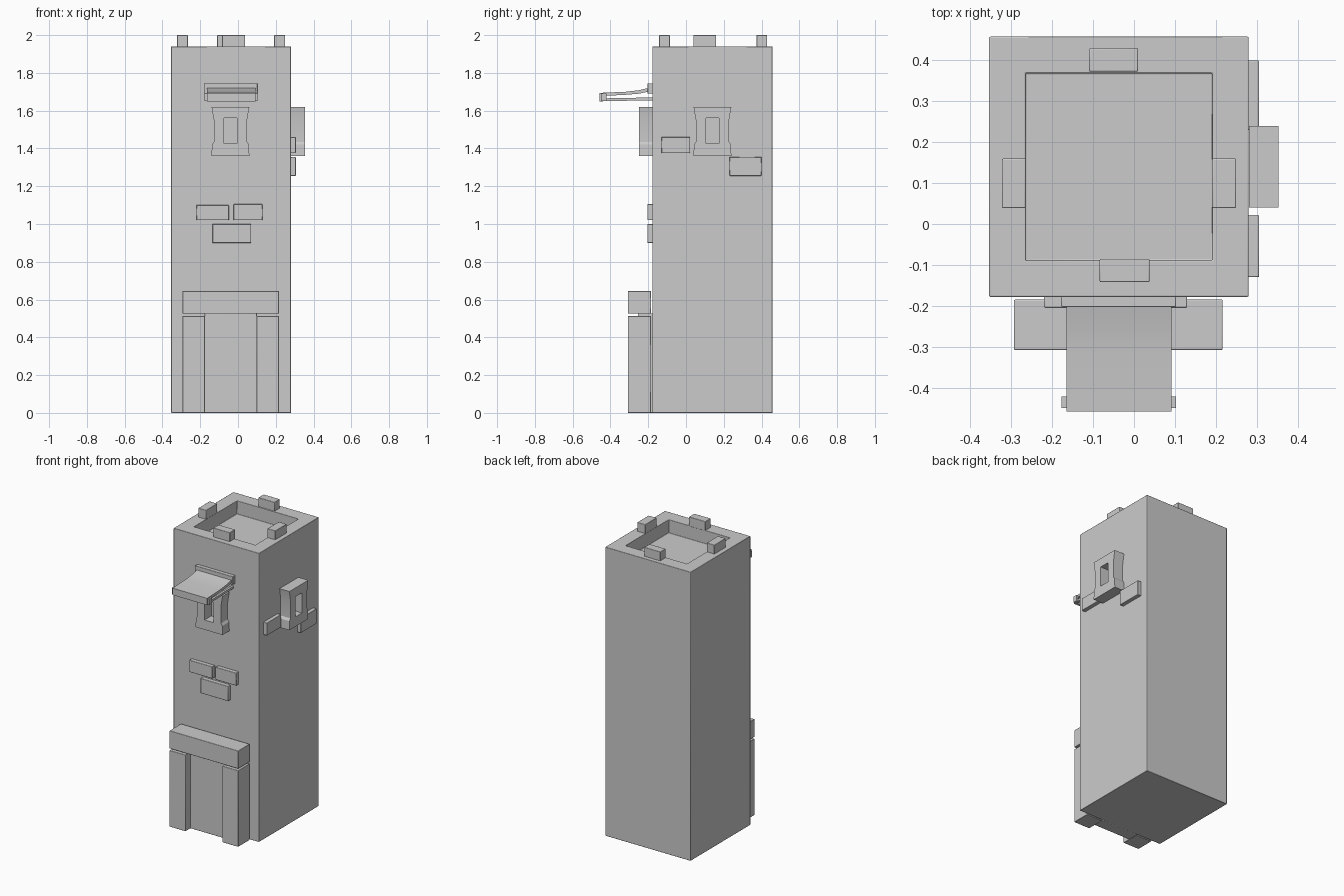
import bpy, bmesh, math
from mathutils import Matrix, Vector

if "Cube" in bpy.data.objects:
    bpy.data.objects.remove(bpy.data.objects["Cube"])


def finish(name, bm, bevel=0.0):
    bmesh.ops.recalc_face_normals(bm, faces=bm.faces)
    me = bpy.data.meshes.new(name)
    bm.to_mesh(me)
    bm.free()
    me.shade_smooth()
    me.set_sharp_from_angle(angle=math.radians(30))
    ob = bpy.data.objects.new(name, me)
    bpy.context.collection.objects.link(ob)
    if bevel:
        mod = ob.modifiers.new("Bevel", 'BEVEL')
        mod.width = bevel
        mod.segments = 2
    return ob


def box(name, x, y, z, bevel=0.003):
    bm = bmesh.new()
    lo, hi = Vector((x[0], y[0], z[0])), Vector((x[1], y[1], z[1]))
    bmesh.ops.create_cube(bm, size=1, matrix=Matrix.Translation((lo + hi) / 2)
                          @ Matrix.Diagonal((*(hi - lo), 1)))
    return finish(name, bm, bevel)


def side_profile(name, pts, x0, x1):
    """Extrude a (y, z) outline along x."""
    bm = bmesh.new()
    f = bm.faces.new([bm.verts.new((x0, y, z)) for y, z in pts])
    r = bmesh.ops.extrude_face_region(bm, geom=[f])
    verts = [v for v in r['geom'] if isinstance(v, bmesh.types.BMVert)]
    bmesh.ops.translate(bm, verts=verts, vec=(x1 - x0, 0, 0))
    return finish(name, bm)


def window_frame(name, matrix):
    """Waisted frame around an open slit; u across, z up, depth along -y."""
    half_outer = [(0.1, 0), (0.098, 0.06), (0.088, 0.075), (0.088, 0.19), (0.1, 0.26)]
    half_inner = [(0.034, 0.065), (0.034, 0.065), (0.034, 0.09), (0.034, 0.18), (0.034, 0.2)]
    outer = half_outer + [(-u, z) for u, z in reversed(half_outer)]
    inner = half_inner[1:] + [(-u, z) for u, z in reversed(half_inner[1:])]
    bm = bmesh.new()
    edges = []
    for loop in (outer, inner):
        vs = [bm.verts.new((u, 0, z)) for u, z in loop]
        edges += [bm.edges.new((vs[i], vs[i - 1])) for i in range(len(vs))]
    bmesh.ops.triangle_fill(bm, edges=edges, use_beauty=True)
    r = bmesh.ops.extrude_face_region(bm, geom=bm.faces[:])
    verts = [v for v in r['geom'] if isinstance(v, bmesh.types.BMVert)]
    bmesh.ops.translate(bm, verts=verts, vec=(0, -0.073, 0))
    bmesh.ops.transform(bm, matrix=matrix, verts=bm.verts)
    return finish(name, bm)


# Tower body with a sunken roof
bm = bmesh.new()
bmesh.ops.create_cube(bm, size=1, matrix=Matrix.Translation((-0.037, 0.14, 0.97))
                      @ Matrix.Diagonal((0.635, 0.636, 1.94, 1)))
top = max(bm.faces, key=lambda f: f.calc_center_median().z)
bmesh.ops.inset_region(bm, faces=[top], thickness=0.126)
r = bmesh.ops.extrude_face_region(bm, geom=[top])
bmesh.ops.delete(bm, geom=[top], context='FACES_ONLY')
bmesh.ops.translate(bm, vec=(0, 0, -0.09),
                    verts=[v for v in r['geom'] if isinstance(v, bmesh.types.BMVert)])
finish("tower_body", bm, 0.003)

# Battlement stones on the rim
for side, x, y in (("back", (-0.11, 0.01), (0.373, 0.43)),
                   ("front", (-0.084, 0.038), (-0.142, -0.085)),
                   ("left", (-0.323, -0.265), (0.039, 0.16)),
                   ("right", (0.191, 0.25), (0.039, 0.16))):
    box("battlement_" + side, x, y, (1.937, 2.0))

# Raised bricks on the front and right walls
for i, (a, z) in enumerate((((-0.22, -0.048), (1.02, 1.1)),
                            ((-0.024, 0.13), (1.02, 1.105)),
                            ((-0.135, 0.07), (0.9, 1.0)))):
    box(f"front_brick_{i + 1}", a, (-0.205, -0.175), z)
for i, (a, z) in enumerate((((-0.13, 0.022), (1.375, 1.46)),
                            ((0.23, 0.4), (1.255, 1.355)))):
    box(f"side_brick_{i + 1}", (0.277, 0.306), a, z)

# Window frames
window_frame("front_window_frame", Matrix.Translation((-0.04, -0.177, 1.36)))
window_frame("side_window_frame", Matrix.Translation((0.281, 0.14, 1.36))
             @ Matrix.Rotation(math.pi / 2, 4, 'Z'))

# Awning over the front window
box("awning_backplate", (-0.178, 0.103), (-0.203, -0.175), (1.69, 1.745))
side_profile("awning_canopy", [(-0.178, 1.725), (-0.25, 1.708), (-0.32, 1.7), (-0.458, 1.694),
                               (-0.458, 1.648), (-0.44, 1.648), (-0.44, 1.678), (-0.32, 1.684),
                               (-0.25, 1.69), (-0.178, 1.705)], -0.165, 0.092)
for side, x0 in (("left", -0.165), ("right", 0.077)):
    side_profile("awning_strut_" + side, [(-0.45, 1.65), (-0.177, 1.655),
                                          (-0.177, 1.67), (-0.45, 1.665)], x0, x0 + 0.015)
for side, x in (("left", (-0.177, -0.163)), ("right", (0.09, 0.103))):
    box("awning_peg_" + side, x, (-0.45, -0.422), (1.65, 1.69), 0)

# Doorway: lintel, two posts and a set-back door
box("door_lintel", (-0.294, 0.217), (-0.308, -0.185), (0.525, 0.645))
box("door_post_left", (-0.294, -0.175), (-0.308, -0.185), (0, 0.513))
box("door_post_right", (0.098, 0.217), (-0.308, -0.185), (0, 0.513))
box("door_panel", (-0.177, 0.1), (-0.255, -0.175), (0, 0.527))
